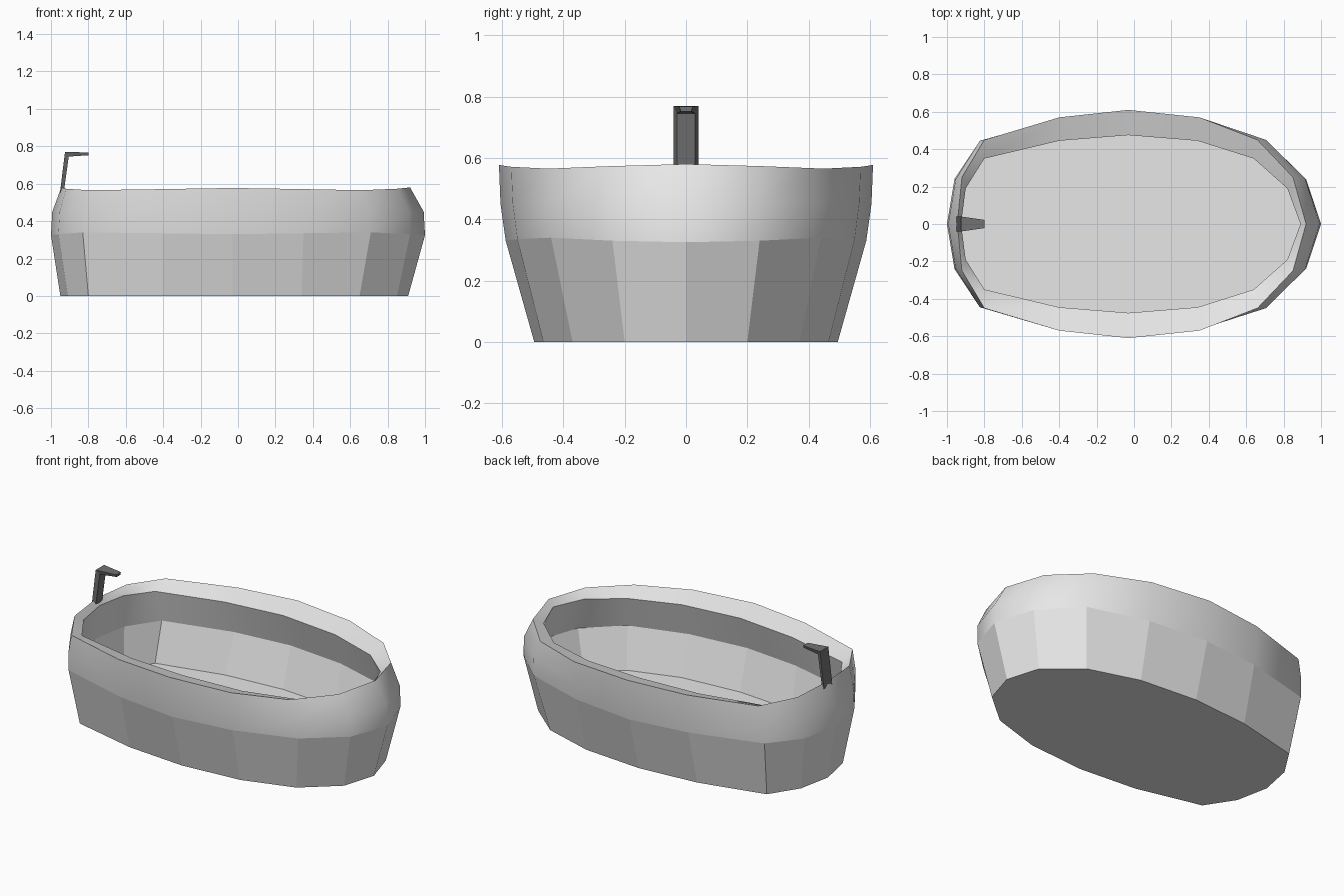
import bpy, bmesh

if "Cube" in bpy.data.objects:
    bpy.data.objects.remove(bpy.data.objects["Cube"])


def material(name, value):
    m = bpy.data.materials.new(name)
    m.diffuse_color = (value, value, value, 1)
    m.use_nodes = True
    m.node_tree.nodes["Principled BSDF"].inputs["Base Color"].default_value = m.diffuse_color
    return m


def finish(name, bm, mat):
    bmesh.ops.recalc_face_normals(bm, faces=bm.faces)
    me = bpy.data.meshes.new(name)
    bm.to_mesh(me)
    bm.free()
    me.materials.append(mat)
    ob = bpy.data.objects.new(name, me)
    bpy.context.collection.objects.link(ob)
    return ob


white = material("white enamel", 0.8)
dark = material("dark metal", 0.17)

# Tub: half outlines (left end to right end, nine points), mirrored to 16 sides
base_x = [-.95, -.91, -.80, -.40, -.03, .34, .65, .85, .91]
base_y = [0, .20, .37, .465, .495, .465, .37, .20, 0]
wide_x = [-1, -.96, -.83, -.40, -.03, .35, .71, .92, 1]
wide_y = [0, .24, .435, .55, .588, .55, .44, .24, 0]
rim_x = [-.945, -.92, -.80, -.40, -.03, .35, .66, .85, .92]
rim_y = [0, .25, .45, .57, .61, .57, .45, .25, 0]
lip_x = [-.925, -.90, -.80, -.40, -.03, .34, .64, .82, .89]
lip_y = [0, .19, .35, .445, .475, .445, .35, .19, 0]
bulge_y = [0, .24, .445, .565, .605, .565, .45, .245, 0]
rim_z = [.58, .573, .565, .571, .577, .571, .565, .573, .58]
wide_z = [.325, .33, .34, .335, .33, .335, .34, .33, .325]


def scaled(vals, k):
    return [v * k for v in vals]


rings = [
    (base_x, base_y, [0] * 9),                                     # outer base
    (wide_x, wide_y, wide_z),                                      # outer waist
    (scaled(wide_x, .993), bulge_y, [.45] * 9),                    # outer bulge
    (rim_x, rim_y, rim_z),                                         # rim outside
    (lip_x, lip_y, [z - .04 for z in rim_z]),                      # rim inside
    (scaled(wide_x, .955), scaled(wide_y, .925), [.33] * 9),       # inner waist
    (lip_x, lip_y, [.09] * 9),                                     # floor edge
]

bm = bmesh.new()
loops = []
for xs, ys, zs in rings:
    pts = [(xs[i], -ys[i], zs[i]) for i in range(9)]
    pts += [(xs[i], ys[i], zs[i]) for i in range(7, 0, -1)]
    loops.append([bm.verts.new(p) for p in pts])
for r in range(len(loops) - 1):
    a, b = loops[r], loops[r + 1]
    for i in range(16):
        j = (i + 1) % 16
        f = bm.faces.new((a[i], a[j], b[j], b[i]))
        f.smooth = r in (1, 2, 3, 4)   # smooth upper walls, faceted lower walls
bm.faces.new(loops[0])
bm.faces.new(loops[-1])
# crisp edges around the rim
for ring in (loops[3], loops[4]):
    for i in range(16):
        bm.edges.get((ring[i], ring[(i + 1) % 16])).smooth = False
finish("bathtub", bm, white)


# Tap: lofted four-sided sections, wider at the back than at the front
def loft(name, sections, mat):
    bm = bmesh.new()
    secs = [[bm.verts.new(p) for p in s] for s in sections]
    for a, b in zip(secs, secs[1:]):
        for i in range(4):
            j = (i + 1) % 4
            bm.faces.new((a[i], a[j], b[j], b[i]))
    bm.faces.new(secs[0])
    bm.faces.new(secs[-1])
    return finish(name, bm, mat)


def stem_section(x0, x1, z0, z1):
    return [(x0, -.04, z0), (x1, -.03, z1), (x1, .03, z1), (x0, .04, z0)]


loft("tap", [
    stem_section(-.952, -.932, .55, .55),
    stem_section(-.925, -.905, .77, .745),          # mitred bend
    [(-.80, -.022, .767), (-.80, -.017, .752),
     (-.80, .017, .752), (-.80, .022, .767)],       # spout tip
], dark)
